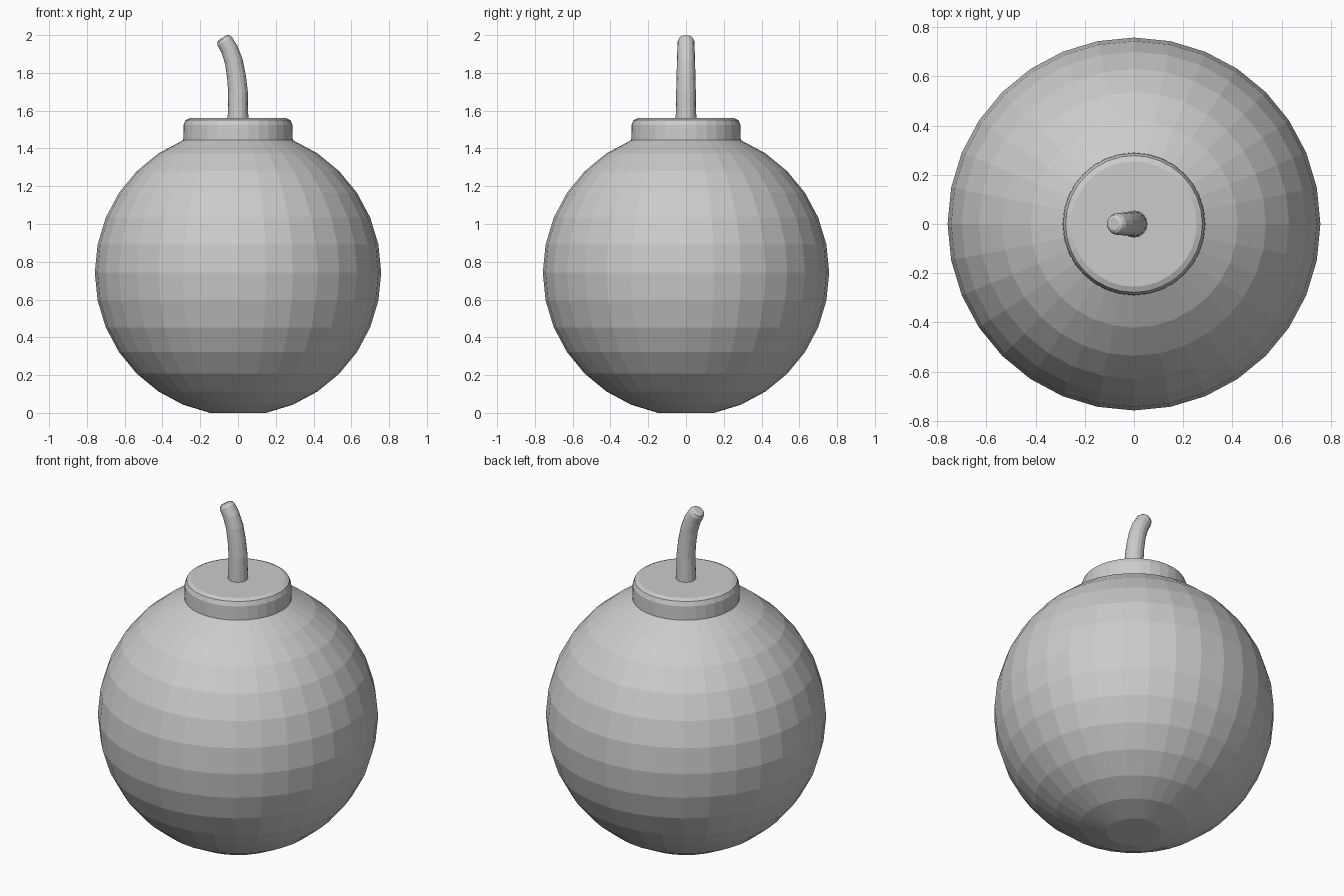
import bpy, bmesh, math
from mathutils import Vector

cube = bpy.data.objects.get("Cube")
if cube:
    bpy.data.objects.remove(cube, do_unlink=True)

grey = bpy.data.materials.new("plain_grey")
grey.use_nodes = True
colour = (0.6, 0.6, 0.6, 1)
grey.diffuse_color = colour
grey.node_tree.nodes["Principled BSDF"].inputs["Base Color"].default_value = colour


def loft(name, rings, sides):
    """Skin rings given as (centre, radius, tilt in the x-z plane), capping the ends flat."""
    bm = bmesh.new()
    loops = []
    for centre, radius, tilt in rings:
        u = Vector((math.cos(tilt), 0, math.sin(tilt)))
        v = Vector((0, 1, 0))
        turns = [2 * math.pi * i / sides for i in range(sides)]
        loops.append([bm.verts.new(Vector(centre) + radius * (u * math.cos(a) + v * math.sin(a)))
                      for a in turns])
    for low, high in zip(loops, loops[1:]):
        for i in range(sides):
            j = (i + 1) % sides
            bm.faces.new((low[i], low[j], high[j], high[i]))
    bm.faces.new(loops[0][::-1])
    bm.faces.new(loops[-1])
    mesh = bpy.data.meshes.new(name)
    bm.to_mesh(mesh)
    bm.free()
    mesh.materials.append(grey)
    obj = bpy.data.objects.new(name, mesh)
    bpy.context.collection.objects.link(obj)
    return obj


# Round body with a flat base, its top ring drawn up into a bevelled collar
R, STEP = 0.758, math.pi / 16
Z = R * math.cos(STEP)
profile = [(R * math.cos(k * STEP), Z + R * math.sin(k * STEP)) for k in range(-7, 7)]
profile += [(0.288, 1.525), (0.278, 1.55), (0.255, 1.56)]
loft("body_and_collar", [((0, 0, z), r, 0) for r, z in profile], 32)

# Tapered fuse bending towards -x with a rounded tip
path = [  # x, z, radius, tilt in degrees
    (0, 1.54, 0.055, 0), (0, 1.70, 0.052, 2), (-0.008, 1.78, 0.050, 8),
    (-0.022, 1.86, 0.048, 15), (-0.045, 1.925, 0.046, 23), (-0.070, 1.967, 0.044, 32),
    (-0.079, 1.980, 0.037, 32), (-0.083, 1.986, 0.025, 32)]
loft("fuse", [((x, 0, z), r, math.radians(t)) for x, z, r, t in path], 16)
